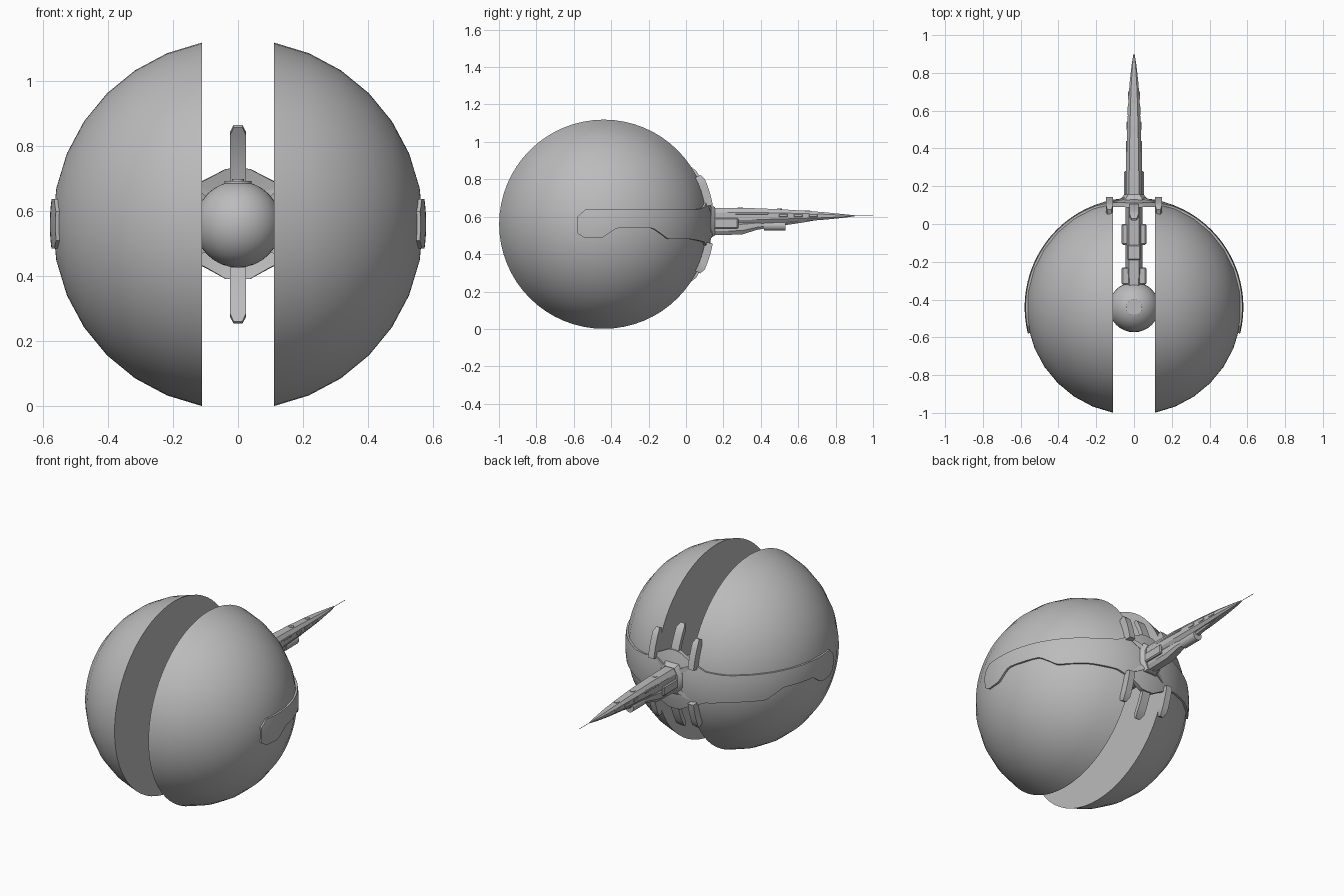
import bpy, bmesh
from math import sin, cos, pi, radians, sqrt
from mathutils import Matrix, Vector

if "Cube" in bpy.data.objects:
    bpy.data.objects.remove(bpy.data.objects["Cube"])

CENTRE = Vector((0, -0.44, 0.56))
RADIUS = 0.57

grey = bpy.data.materials.new("hull_grey")
grey.use_nodes = True
grey.diffuse_color = (0.5, 0.5, 0.5, 1)
grey.node_tree.nodes["Principled BSDF"].inputs["Base Color"].default_value = (0.5, 0.5, 0.5, 1)


def finish(name, bm, angle=30):
    bmesh.ops.recalc_face_normals(bm, faces=bm.faces)
    mesh = bpy.data.meshes.new(name)
    bm.to_mesh(mesh)
    bm.free()
    mesh.materials.append(grey)
    obj = bpy.data.objects.new(name, mesh)
    bpy.context.collection.objects.link(obj)
    bpy.ops.object.select_all(action='DESELECT')
    obj.select_set(True)
    bpy.context.view_layer.objects.active = obj
    bpy.ops.object.shade_smooth_by_angle(angle=radians(angle))
    return obj


def loft(name, rings, angle=30):
    """Skin a list of equal-length point rings and cap both ends."""
    bm = bmesh.new()
    loops = [[bm.verts.new(p) for p in ring] for ring in rings]
    n = len(loops[0])
    for a, b in zip(loops, loops[1:]):
        for i in range(n):
            j = (i + 1) % n
            bm.faces.new((a[i], a[j], b[j], b[i]))
    bm.faces.new(loops[0])
    bm.faces.new(loops[-1])
    return finish(name, bm, angle)


def hull(name, stations, x=0):
    """Octagonal body along y from (y, half width, low z, high z) stations."""
    rings = []
    for y, w, lo, hi in stations:
        mid, h = (lo + hi) / 2, (hi - lo) / 2
        corners = [(1, .45), (.6, 1), (-.6, 1), (-1, .45),
                   (-1, -.45), (-.6, -1), (.6, -1), (1, -.45)]
        rings.append([(x + w * u, y, mid + h * v) for u, v in corners])
    return loft(name, rings)


def box(name, centre, size, bevel=0.006):
    bm = bmesh.new()
    bmesh.ops.create_cube(bm, size=1, matrix=Matrix.Translation(centre) @ Matrix.Diagonal((*size, 1)))
    bmesh.ops.bevel(bm, geom=bm.edges[:], offset=bevel, segments=1, affect='EDGES')
    return finish(name, bm)


def cylinder(name, centre, r, depth, axis='Z', sides=16):
    bm = bmesh.new()
    turn = Matrix.Rotation(pi / 2, 4, 'X') if axis == 'Y' else Matrix.Identity(4)
    bmesh.ops.create_cone(bm, cap_ends=True, segments=sides, radius1=r, radius2=r,
                          depth=depth, matrix=Matrix.Translation(centre) @ turn)
    return finish(name, bm)


def interp(table, a):
    for (a0, v0), (a1, v1) in zip(table, table[1:]):
        if a <= a1:
            return v0 + (v1 - v0) * (a - a0) / (a1 - a0)
    return table[-1][1]


# Two capped half shells: a sphere with its middle ring removed
for side, label in ((1, "left"), (-1, "right")):
    bm = bmesh.new()
    bmesh.ops.create_uvsphere(bm, u_segments=64, v_segments=16, radius=RADIUS,
                              matrix=Matrix.Translation(CENTRE) @ Matrix.Rotation(pi / 2, 4, 'Y'))
    bmesh.ops.delete(bm, geom=[v for v in bm.verts if v.co.x * side < 0.05], context='VERTS')
    bmesh.ops.holes_fill(bm, edges=[e for e in bm.edges if e.is_boundary])
    finish(label + "_half_shell", bm)

# Core ball with its top knob
bm = bmesh.new()
bmesh.ops.create_uvsphere(bm, u_segments=32, v_segments=16, radius=0.133,
                          matrix=Matrix.Translation(CENTRE))
finish("core_ball", bm)
cylinder("core_knob", CENTRE + Vector((0, 0, 0.125)), 0.042, 0.016)
cylinder("core_knob_pin", CENTRE + Vector((0, 0, 0.132)), 0.018, 0.016)

# Armour band wrapped round the back, edges given by angle from the back
UPPER = [(0, .735), (4, .73), (11, .695), (20, .65), (30, .638), (100, .638), (104, .6)]
LOWER = [(0, .39), (4, .392), (11, .43), (20, .465), (35, .48), (53, .48), (63, .54),
         (83, .54), (91, .485), (100, .485), (104, .51)]
rings = []
for step in range(-52, 53):
    deg = step * 2
    lo, hi = interp(LOWER, abs(deg)), interp(UPPER, abs(deg))
    az = radians(deg)
    levels = [lo + (hi - lo) * i / 6 for i in range(7)]
    ring = []
    for r, zs in ((0.579, levels), (0.556, levels[::-1])):
        for z in zs:
            flat = sqrt(r * r - (z - CENTRE.z) ** 2)
            ring.append((flat * sin(az), CENTRE.y + flat * cos(az), z))
    rings.append(ring)
loft("back_band", rings)


def fin(name, x, half, start, end, inner, outer, flip):
    """Curved rib following the shell from one elevation to another."""
    rings = []
    for i in range(7):
        t = i / 6
        e = radians(start + (end - start) * t)
        w = half * (0.55 if i == 6 else 1)
        top = outer - (0.012 if i == 6 else 0)
        rings.append([(x + dx, CENTRE.y + r * cos(e), CENTRE.z + flip * r * sin(e))
                      for dx, r in ((-w, inner), (w, inner), (w, top), (-w, top))])
    loft(name, rings)


for flip, label in ((1, "upper"), (-1, "lower")):
    fin(label + "_centre_fin", 0, 0.025, 14, 33, 0.548, 0.572, flip)
    for x in (-0.13, 0.13):
        fin(label + "_side_fin", x, 0.019, 10, 27, 0.55, 0.592, flip)

# Mounting arm between the ball and the band
hull("arm_beam", [(-.34, .04, .5, .62), (-.2, .045, .49, .63), (.0, .045, .49, .63), (.14, .045, .49, .64)])
box("arm_rear_block", (0, -0.055, 0.56), (0.13, 0.11, 0.1))
box("arm_middle_rib", (0, -0.15, 0.575), (0.07, 0.08, 0.13))
box("arm_front_block", (0, -0.275, 0.56), (0.13, 0.09, 0.11))

# Collar and its claws where the spike leaves the band
hull("spike_collar", [(.1, .075, .485, .67), (.135, .07, .49, .665), (.155, .052, .5, .65)])
for sx in (-1, 1):
    for sz in (-1, 1):
        rings = []
        for t, w in ((0, .016), (.6, .014), (1, .006)):
            x, z = sx * (.045 + .07 * t), .57 + sz * (.055 + .04 * t)
            y = .142 - .022 * t
            rings.append([(x, y - .03, z - w), (x, y - .03, z + w), (x, y, z + w), (x, y, z - w)])
        loft("collar_claw", rings)

# Long spike: upper blade, keel, barrel and needle
hull("spike_blade", [(.12, .044, .55, .648), (.35, .041, .56, .646), (.5, .036, .568, .64),
                     (.65, .03, .577, .631), (.75, .023, .585, .623), (.84, .013, .594, .614),
                     (.9, .003, .602, .608)])
hull("spike_keel", [(.12, .036, .5, .58), (.3, .036, .505, .58), (.38, .028, .53, .58), (.44, .02, .54, .58)])
cylinder("keel_barrel", (0, 0.475, 0.553), 0.028, 0.115, 'Y')
hull("barrel_fairing", [(.5, .018, .55, .59), (.62, .014, .568, .595), (.7, .008, .582, .6)])
cylinder("tip_needle", (0, 0.945, 0.605), 0.0015, 0.11, 'Y', 6)

# Spike fittings
for x in (-1, 1):
    box("spike_side_pod", (x * 0.042, 0.21, 0.565), (0.02, 0.14, 0.055))
    box("spike_side_rail", (x * 0.039, 0.33, 0.618), (0.008, 0.22, 0.012), 0.002)
    for y, w in ((.52, .035), (.6, .031), (.68, .027)):
        box("spike_side_plate", (x * w, y, 0.606), (0.008, 0.045, 0.016), 0.002)
for y, z in ((.29, .645), (.5, .639), (.65, .63)):
    cylinder("spike_stud", (0, y, z), 0.014, 0.008, 'Z', 12)
